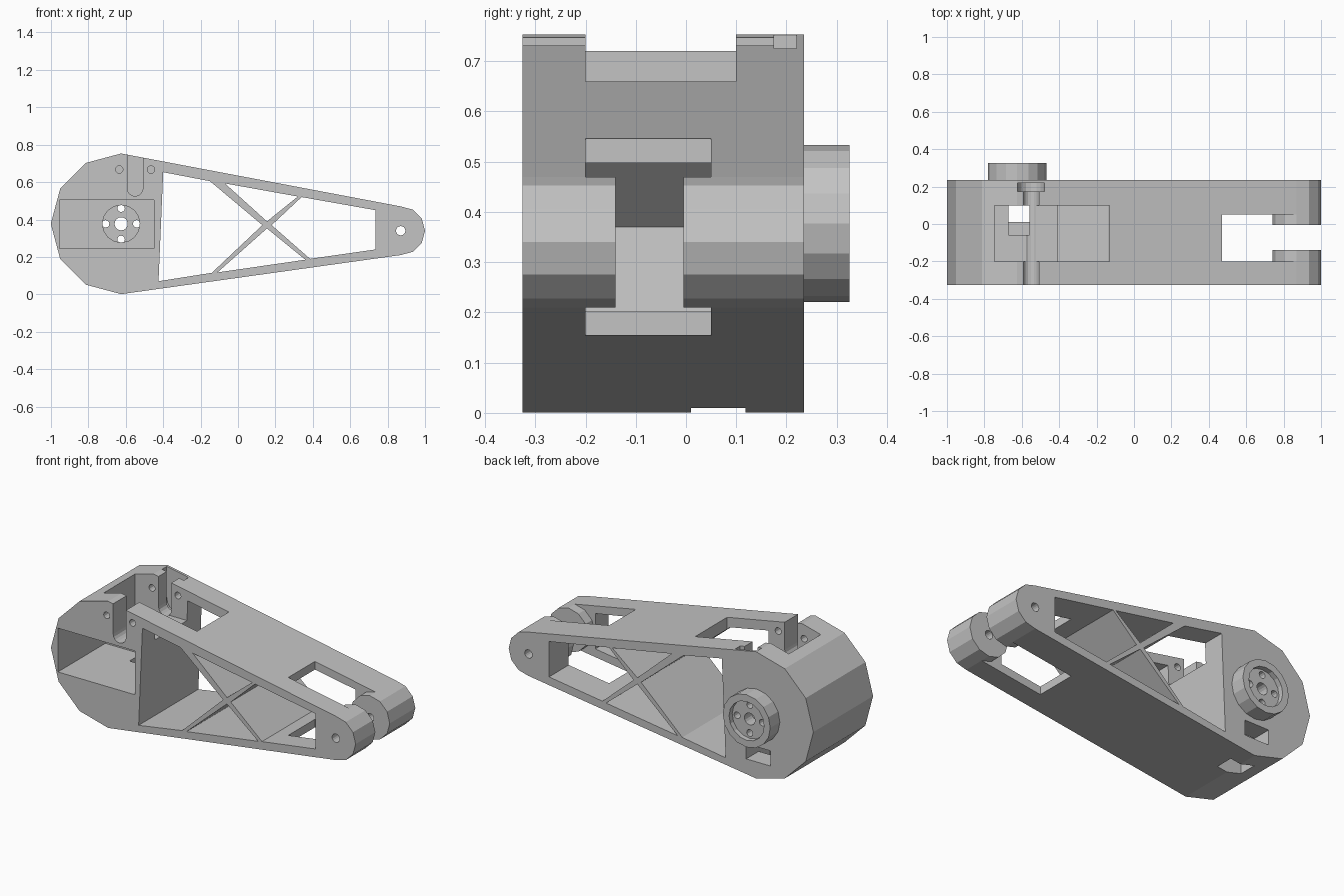
import bpy, bmesh
from math import sin, cos, radians, pi

cube = bpy.data.objects.get("Cube")
if cube:
    bpy.data.objects.remove(cube, do_unlink=True)

grey = bpy.data.materials.new("light grey")
grey.use_nodes = True
grey.diffuse_color = (0.55, 0.55, 0.55, 1)
grey.node_tree.nodes["Principled BSDF"].inputs["Base Color"].default_value = (0.55, 0.55, 0.55, 1)

FRONT, BACK = -0.325, 0.235
HUB = (-0.625, 0.377)
PIN = (0.87, 0.34)


def prism(name, outline, y0, y1):
    """Extrude an x-z outline along y."""
    bm = bmesh.new()
    face = bm.faces.new([bm.verts.new((x, y0, z)) for x, z in outline])
    new = bmesh.ops.extrude_face_region(bm, geom=[face])["geom"]
    bmesh.ops.translate(bm, vec=(0, y1 - y0, 0),
                        verts=[v for v in new if isinstance(v, bmesh.types.BMVert)])
    bmesh.ops.recalc_face_normals(bm, faces=bm.faces)
    mesh = bpy.data.meshes.new(name)
    bm.to_mesh(mesh)
    bm.free()
    mesh.materials.append(grey)
    obj = bpy.data.objects.new(name, mesh)
    bpy.context.collection.objects.link(obj)
    return obj


def arc(centre, r, start, end, steps):
    angles = [radians(start + (end - start) * i / steps) for i in range(steps + 1)]
    return [(centre[0] + r * cos(a), centre[1] + r * sin(a)) for a in angles]


def disc(name, centre, r, y0, y1, sides=16):
    return prism(name, arc(centre, r, 0, 360, sides)[:-1], y0, y1)


def box(name, x0, x1, y0, y1, z0, z1):
    return prism(name, [(x0, z0), (x1, z0), (x1, z1), (x0, z1)], y0, y1)


def cut(obj, cutters):
    """Subtract each cutter in turn and bake the result."""
    for c in cutters:
        c.hide_render = True
        mod = obj.modifiers.new("cut", 'BOOLEAN')
        mod.operation = 'DIFFERENCE'
        mod.solver = 'EXACT'
        mod.object = c
    deps = bpy.context.evaluated_depsgraph_get()
    mesh = bpy.data.meshes.new_from_object(obj.evaluated_get(deps))
    obj.modifiers.clear()
    obj.data = mesh
    for c in cutters:
        bpy.data.objects.remove(c, do_unlink=True)


# Tapered arm body: large rounded end joined to small rounded end
body = prism("arm_body", arc((HUB[0], 0.377), 0.376, 90, 270, 6) + arc(PIN, 0.13, -90, 90, 6),
             FRONT, BACK)

# Side windows that leave a crossed brace
windows = [
    [(-0.4, 0.653), (-0.15, 0.605), (0.13, 0.37), (-0.14, 0.115), (-0.425, 0.07)],
    [(-0.07, 0.593), (0.32, 0.523), (0.155, 0.39)],
    [(-0.11, 0.117), (0.36, 0.185), (0.155, 0.352)],
    [(0.34, 0.52), (0.735, 0.45), (0.735, 0.24), (0.385, 0.19), (0.18, 0.37)],
]
cutters = [prism("window", w, -0.5, 0.5) for w in windows]

# Fork slot, motor bay and top bay
cutters += [
    box("fork_slot", 0.47, 1.1, -0.2, 0.05, -0.1, 1),
    box("motor_bay", -0.955, -0.45, -0.5, 0.12, 0.245, 0.505),
    box("top_bay", -0.745, -0.13, -0.2, 0.1, 0.535, 1),
    box("bay_passage", -0.67, -0.56, -0.06, 0.1, 0.45, 0.6),
    box("cable_channel", -0.72, -0.56, 0.01, 0.118, -0.1, 0.3),
    box("cable_exit", -0.72, -0.56, 0.06, 0.5, 0.1, 0.19),
    disc("hub_hole", HUB, 0.1, 0.05, 0.5),
    disc("pin_hole", PIN, 0.025, -0.5, 0.5),
]

# Bolt slot with a wider pocket for the bolt head
def keyhole(name, half, bottom, y0, y1):
    return prism(name, arc((-0.55, bottom + half), half, 180, 360, 8)
                 + [(-0.55 + half, 1), (-0.55 - half, 1)], y0, y1)

cutters += [keyhole("bolt_slot", 0.042, 0.525, -0.5, 0.19),
            keyhole("head_pocket", 0.072, 0.495, 0.175, 0.22)]

# Small screw holes either side of the bolt slot
for x in (-0.635, -0.465):
    cutters.append(disc("screw_hole", (x, 0.667), 0.02, -0.5, 0.17, 12))
cut(body, cutters)

# Round bosses inside the fork
for name, y0, y1 in (("front_boss", -0.21, -0.14), ("back_boss", -0.005, 0.06)):
    boss = disc(name, PIN, 0.13, y0, y1, 12)
    cut(boss, [disc("pin_hole", PIN, 0.025, -0.5, 0.5)])

# Output hub with recessed, drilled plate
hub = disc("output_hub", HUB, 0.156, 0.225, 0.325, 16)
holes = [disc("recess", HUB, 0.115, 0.295, 0.5, 16),
         disc("centre_hole", HUB, 0.035, 0, 0.5, 16)]
for k in range(4):
    a = k * pi / 2
    holes.append(disc("hub_screw_hole", (HUB[0] + 0.083 * cos(a), HUB[1] + 0.083 * sin(a)),
                      0.02, 0, 0.5, 12))
cut(hub, holes)
